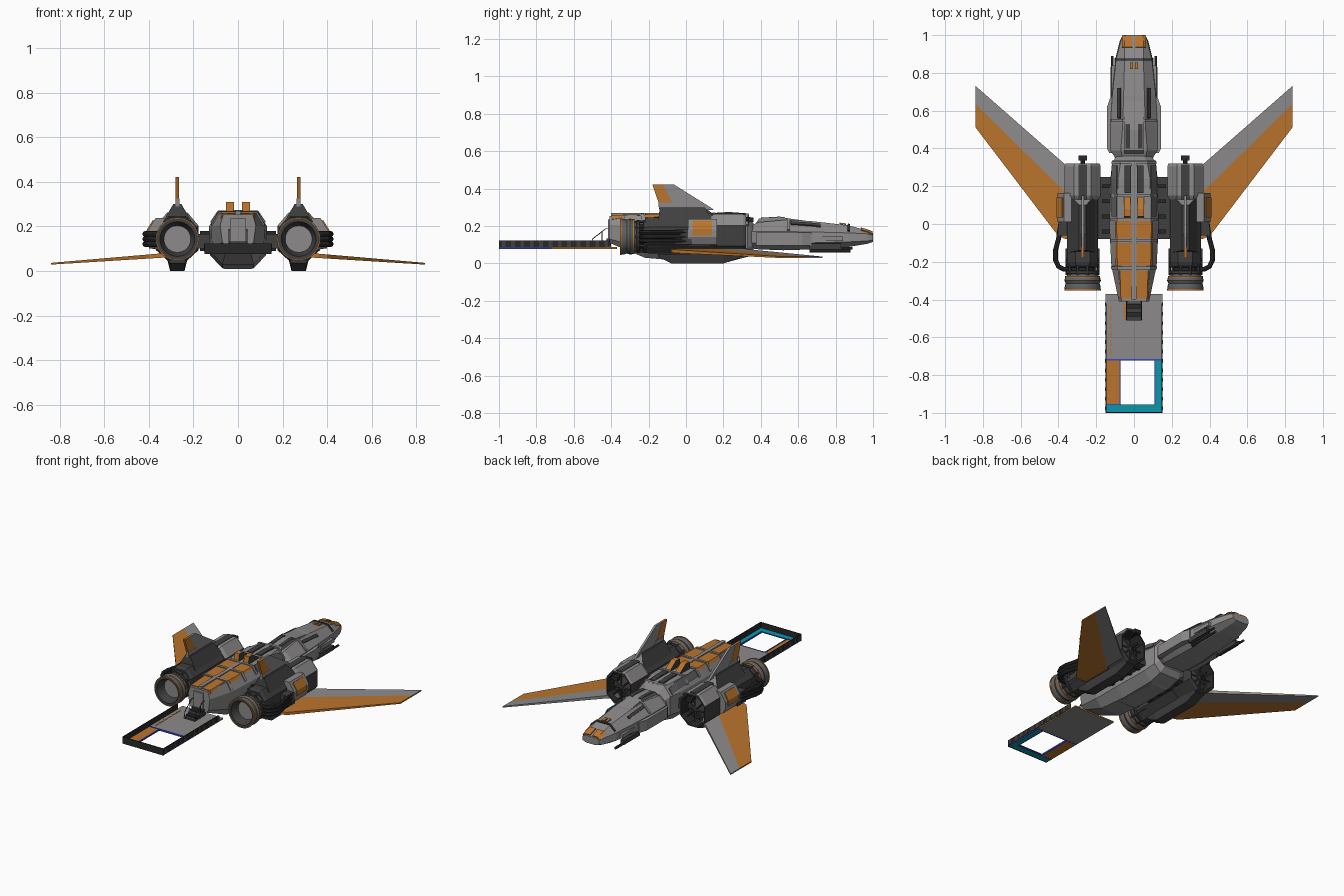
import bpy, bmesh, math
from mathutils import Vector

if "Cube" in bpy.data.objects:
    bpy.data.objects.remove(bpy.data.objects["Cube"])

def mat(name, *c):
    m = bpy.data.materials.new(name)
    m.diffuse_color = (*c, 1)
    m.use_nodes = True
    m.node_tree.nodes["Principled BSDF"].inputs["Base Color"].default_value = m.diffuse_color
    return m

GREY = mat("hull grey", .265, .255, .257)
MID = mat("mid grey", .12, .12, .12)
DARK = mat("dark grey", .05, .05, .05)
BLACK = mat("near black", .022, .022, .022)
ORANGE = mat("burnt orange", .49, .175, .026)
TEAL = mat("teal", .003, .31, .40)
BLUE = mat("blue", .04, .06, .6)

def mk(name, verts, faces, mats, mirror=False, rule=None, smooth=False):
    mats = mats if isinstance(mats, (list, tuple)) else [mats]
    bm = bmesh.new()
    vs = [bm.verts.new(v) for v in verts]
    for f in faces:
        bm.faces.new([vs[i] for i in f])
    bmesh.ops.recalc_face_normals(bm, faces=bm.faces)
    for f in bm.faces:
        if rule:
            f.material_index = rule(f.calc_center_median(), f.normal)
    me = bpy.data.meshes.new(name)
    bm.to_mesh(me)
    bm.free()
    ob = bpy.data.objects.new(name, me)
    bpy.context.collection.objects.link(ob)
    for m in mats:
        me.materials.append(m)
    if mirror:
        ob.modifiers.new("Mirror", 'MIRROR').use_mirror_merge = False
    if smooth:
        bpy.context.view_layer.objects.active = ob
        ob.select_set(True)
        bpy.ops.object.shade_smooth_by_angle(angle=math.radians(35))
        ob.select_set(False)
    return ob

def rings(name, rs, mats, caps=True, **kw):
    """Join equal-length rings of points into a skin."""
    n = len(rs[0])
    faces = [(i*n+j, i*n+(j+1) % n, (i+1)*n+(j+1) % n, (i+1)*n+j)
             for i in range(len(rs)-1) for j in range(n)]
    if caps:
        faces += [tuple(range(n)), tuple(range((len(rs)-1)*n, len(rs)*n))]
    return mk(name, [p for r in rs for p in r], faces, mats, **kw)

def prism(name, pts, axis, a, b, mats, **kw):
    def put(p, t):
        q = list(p)
        q.insert(axis, t)
        return q
    return rings(name, [[put(p, a) for p in pts], [put(p, b) for p in pts]], mats, **kw)

def box(name, x0, x1, y0, y1, z0, z1, mats, mirror=False, **kw):
    return prism(name, [(x0, y0), (x1, y0), (x1, y1), (x0, y1)], 2, z0, z1, mats, mirror=mirror, **kw)

def lathe(name, prof, cx, cz, mats, n=24, mirror=True, **kw):
    """Turn (radius, y) pairs about a y-parallel axis."""
    rs = [[(cx+r*math.cos(2*math.pi*k/n), y, cz+r*math.sin(2*math.pi*k/n)) for k in range(n)] for r, y in prof]
    return rings(name, rs, mats, mirror=mirror, smooth=True, **kw)

def tube(name, pts, r, m, n=8, mirror=True):
    pts = [Vector(p) for p in pts]
    rs = []
    for i, p in enumerate(pts):
        d = (pts[min(i+1, len(pts)-1)] - pts[max(i-1, 0)]).normalized()
        u = d.cross(Vector((0.1, 0.05, 1))).normalized()
        v = d.cross(u)
        rs.append([p + r*(u*math.cos(2*math.pi*k/n)+v*math.sin(2*math.pi*k/n)) for k in range(n)])
    return rings(name, rs, m, mirror=mirror, smooth=True)

# hull sections: y, four heights from bottom up, four half widths from bottom up
REAR = [(-.41, .11, .13, .205, .253, .05, .07, .08, .066), (-.22, .03, .08, .20, .258, .07, .115, .12, .086),
        (-.02, .012, .07, .20, .26, .07, .125, .13, .09), (.24, .012, .07, .20, .265, .07, .12, .125, .085),
        (.33, .035, .08, .20, .258, .07, .115, .115, .07), (.36, .07, .10, .18, .215, .06, .09, .09, .05)]
NOSE = [(.35, .08, .11, .17, .205, .07, .10, .10, .06), (.39, .075, .11, .17, .22, .08, .125, .125, .07),
        (.52, .07, .105, .17, .232, .08, .125, .125, .06), (.68, .075, .11, .168, .225, .07, .12, .115, .055),
        (.87, .088, .115, .163, .203, .055, .10, .095, .05), (.97, .105, .12, .158, .175, .04, .075, .07, .05),
        (1.0, .115, .125, .15, .163, .035, .06, .06, .04)]

def hull(name, secs, mats, **kw):
    rs = []
    for y, *q in secs:
        half = list(zip(q[4:], q[:4]))
        rs.append([(x, y, z) for x, z in half] + [(-x, y, z) for x, z in half[::-1]])
    return rings(name, rs, mats, **kw)

def section(secs, y):
    for a, b in zip(secs, secs[1:]):
        if a[0] <= y <= b[0]:
            t = (y-a[0])/(b[0]-a[0])
            return [p+(q-p)*t for p, q in zip(a, b)]

def panel(name, secs, y0, y1, x0, x1, m, lift=.005):
    """Thin plate that follows the hull top, mirrored."""
    ys = sorted([y0, y1] + [s[0] for s in secs if y0 < s[0] < y1])
    vs = []
    for y in ys:
        _, _, _, z2, zt, _, _, w2, wt = section(secs, y)
        for x in (x0, min(max(wt, x0+.002), x1-.002), min(x1, w2)):
            vs.append((x, y, (zt if x <= wt else zt+(z2-zt)*(x-wt)/(w2-wt))+lift))
    fs = [(3*i+j, 3*i+j+1, 3*i+j+4, 3*i+j+3) for i in range(len(ys)-1) for j in (0, 1)]
    ob = mk(name, vs, fs, m, mirror=True)
    s = ob.modifiers.new("Solidify", 'SOLIDIFY')
    s.thickness, s.offset = .008, 0
    ob.modifiers.move(1, 0)

# fuselage
hull("rear_fuselage", REAR, GREY)
hull("front_fuselage", NOSE, GREY)
for i, (a, b) in enumerate([(-.075, .015), (-.22, -.10), (-.395, -.245)]):
    panel(f"roof_panel_{i}", REAR, a, b, .014, .096 if i < 2 else .074, ORANGE, .001)
for i, y in enumerate([-.232, -.088, .025, .15, .325]):
    panel(f"roof_rib_{i}", REAR, y-.008, y+.008, 0, .12, GREY, .005)
panel("roof_vent", REAR, .165, .31, .015, .05, DARK)
panel("roof_side_plate", REAR, .04, .31, .09, .115, MID)
panel("canopy_window_side", NOSE, .56, .72, .072, .086, DARK)
panel("canopy_frame", NOSE, .54, .555, 0, .12, GREY)
panel("nose_frame", NOSE, .865, .875, 0, .09, DARK)
panel("nose_panel", NOSE, .935, .995, .008, .062, ORANGE, .003)
panel("nose_marker", NOSE, .82, .855, .004, .022, ORANGE)
box("roof_spine", -.012, .012, -.40, .32, .25, .268, GREY)
prism("canopy_hump", [(.37, .21), (.39, .24), (.50, .247), (.66, .225), (.66, .2), (.37, .2)], 0, -.05, .05, GREY)
prism("canopy_vent", [(.40, .236), (.40, .244), (.50, .25), (.53, .246), (.53, .236)], 0, .02, .044, DARK, mirror=True)
prism("roof_scoop", [(.03, .255), (.04, .31), (.08, .31), (.15, .262)], 0, .018, .054, [ORANGE, DARK],
      mirror=True, rule=lambda c, n: 1 if abs(n.x) > .9 else 0)
box("rear_door", -.035, .035, -.418, -.40, .13, .235, GREY)
prism("cheek_armour", [(.10, .38), (.13, .375), (.143, .40), (.143, .62), (.125, .67), (.10, .67)], 2, .095, .165, GREY, mirror=True)
prism("belly_plate", [(-.06, .008), (.23, .008), (.28, .03), (-.1, .03)], 0, -.06, .06, GREY)

# guns beside the nose
box("gun_body", .10, .125, .66, .83, .075, .105, DARK, True)
tube("gun_barrel_outer", [(.116, .8, .08), (.116, .89, .08)], .007, DARK)
tube("gun_barrel_inner", [(.096, .66, .066), (.096, .88, .066)], .008, DARK)
box("nose_side_pod", .09, .12, .70, .84, .12, .145, GREY, True)

# engine intake: eight-sided housing with a sunken mouth
CX, CZ = .272, .143
def octo(k, y):
    half = [(.035, -.105), (.095, -.05), (.095, .06), (.045, .12)]
    pts = half + [(-x, z) for x, z in half[::-1]]
    return [(CX+x*k, y, CZ+z*k) for x, z in pts]
rings("intake_housing", [octo(.9, .13), octo(1, .15), octo(1, .305), octo(.95, .32), octo(.87, .32), octo(.82, .24)],
      [GREY, DARK, BLACK], mirror=True,
      rule=lambda c, n: (2 if .22 < c.y < .3 and (n.y > .9 or (c.x-CX)*n.x+(c.z-CZ)*n.z < 0) else 0 if n.z > .3 else 1))
lathe("intake_fan", [(.07, .24), (.068, .27), (.02, .285), (.005, .30)], CX, CZ, DARK)
for i in range(8):
    a = math.pi*i/4
    tube("intake_vane_%d" % i, [(CX, .29, CZ), (CX+.078*math.cos(a), .29, CZ+.078*math.sin(a))], .005, DARK, 4)
tube("intake_probe", [(CX, .30, .235), (CX, .345, .235)], .012, BLACK)
box("intake_probe_head", CX-.022, CX+.022, .335, .362, .22, .245, BLACK, True)
box("intake_top_seam", CX-.022, CX+.022, .13, .315, .255, .266, DARK, True)

# engine core, bands and nozzle
rings("engine_core", [octo(.8, -.22), octo(.86, -.2), octo(.86, .15)], DARK, mirror=True)
lathe("engine_neck", [(.07, -.1), (.07, -.29)], CX, CZ, BLACK)
for i, y in enumerate([-.255, -.22, -.19]):
    lathe(f"engine_band_{i}", [(.082, y-.01), (.088, y-.006), (.088, y+.006), (.082, y+.01)], CX, CZ, DARK)
lathe("nozzle", [(.078, -.265), (.093, -.285), (.097, -.30), (.09, -.315), (.096, -.335), (.094, -.352), (.078, -.352), (.066, -.31), (.06, -.30)],
      CX, CZ, [MID, DARK, GREY], n=28,
      rule=lambda c, n: 2 if n.y < -.99 and c.y > -.31 else 1 if c.y < -.345 or (c.y < -.3 and (c.x-CX)**2+(c.z-CZ)**2 < .0065) else 0)
for nm, r, y in (("rear", .093, -.349), ("front", .089, -.279)):
    lathe(f"nozzle_trim_{nm}", [(r, y-.004), (r+.004, y-.004), (r+.004, y+.004), (r, y+.004), (r, y-.004)], CX, CZ, ORANGE, n=28, caps=False)
for i in range(10):
    a = 2*math.pi*i/10
    tube(f"engine_rod_{i}", [(CX+.083*math.cos(a), -.27, CZ+.083*math.sin(a)), (CX+.083*math.cos(a), -.13, CZ+.083*math.sin(a))], .007, DARK, 6)

# keel under each engine
rings("engine_keel", [[(CX+s*w, y, z) for s, w, z in ((-1, .032, z0), (1, .032, z0), (1, .045, .05), (-1, .045, .05))]
                      for y, z0 in ((-.15, .035), (-.08, 0), (.2, 0), (.29, .03))], DARK, mirror=True)

# fin and its pylon
rings("fin_pylon", [[(CX-.065, y0, .22), (CX+.065, y0, .22), (CX+.018, y1, .30), (CX-.018, y1, .30)]
                    for y0, y1 in ((-.15, -.14), (.15, .10))], [DARK, GREY], mirror=True, rule=lambda c, n: 1 if n.y > .5 else 0)
prism("fin_front", [(-.07, .29), (.15, .285), (.13, .30), (-.065, .422), (-.125, .422)], 0, CX-.007, CX+.007, GREY, mirror=True)
prism("fin_rear", [(-.145, .32), (-.07, .32), (-.125, .422), (-.18, .422)], 0, CX-.008, CX+.008, ORANGE, mirror=True)
prism("fin_root", [(-.145, .29), (-.05, .29), (-.06, .325), (-.147, .325)], 0, CX-.009, CX+.009, GREY, mirror=True)

# outer pods, orange hatch and hoses
pod = [(.33, .09), (.385, .10), (.405, .14), (.405, .18), (.37, .237), (.33, .237)]
prism("side_pod", pod, 1, .01, .165, GREY, mirror=True)
prism("pod_hatch", [(.40, .148), (.41, .148), (.41, .183), (.382, .228), (.376, .225), (.40, .18)], 1, .035, .14, ORANGE, mirror=True)
box("pod_lower_block", .34, .40, -.06, .03, .10, .18, DARK, True)
for i, z in enumerate([.12, .143, .166]):
    tube(f"hose_{i}", [(.385, .02, z), (.40, -.08, z), (.416, -.14, z), (.416, -.19, z), (.40, -.225, z), (.37, -.24, z), (.33, -.24, z)], .013, BLACK)

# struts between engines and hull
box("engine_strut", .11, .20, -.08, .25, .10, .165, DARK, True)
for i in range(4):
    box(f"strut_rib_{i}", .125, .17, -.05+.08*i, -.03+.08*i, .09, .178, BLACK, True)

# forward swept wings: grey leading strip, orange trailing strip
def wing(name, pts, m):
    def lay(side):
        return [(x, y, .07-(x-.33)*.074+side*(.010-(x-.33)*.012)) for x, y in pts]
    rings(name, [lay(-1), lay(1)], m, mirror=True)
wing("wing_leading", [(.30, .27), (.37, .32), (.838, .73), (.838, .635), (.36, .165), (.30, .105)], GREY)
wing("wing_trailing", [(.30, .105), (.36, .165), (.838, .635), (.838, .51), (.40, -.065), (.36, -.08), (.30, -.08)], ORANGE)

# rear loading tray with an open frame, blue on the plate edges
def edge(c, n):
    return 1 if abs(n.z) < .5 else 0
box("tray_floor", -.15, .15, -.72, -.37, .078, .087, [GREY, ORANGE], rule=edge)
box("tray_orange_side", -.15, -.075, -.955, -.72, .078, .085, [ORANGE, BLUE], rule=edge)
box("tray_teal_side", .112, .15, -.955, -.72, .078, .085, [TEAL, BLUE], rule=edge)
box("tray_teal_end", -.15, .15, -.995, -.955, .078, .085, [TEAL, BLUE], rule=edge)
for nm, a in (("left", (-.078, -.072, -.955, -.72)), ("right", (.109, .115, -.955, -.72)),
              ("end", (-.15, -.07, -.959, -.952)), ("inner", (-.15, .15, -.723, -.716))):
    box("tray_blue_edge_"+nm, *a, .077, .088, BLUE)
box("tray_wall_side", .146, .151, -1, -.42, .084, .122, BLACK, True)
box("tray_wall_end", -.151, .151, -1, -.995, .077, .122, BLACK)
for i in range(12):
    box(f"tray_wall_rib_{i}", .149, .153, -.985+.05*i, -.965+.05*i, .087, .12, DARK, True)
for i in range(6):
    box(f"tray_dash_{i}", -.128, -.118, -.69+.045*i, -.66+.045*i, .086, .089, ORANGE)
box("tray_orange_mark", -.055, -.045, -.50, -.42, .086, .089, ORANGE)

# boarding steps and handrails
for i in range(5):
    box(f"step_{i}", -.04, .04, -.51+.021*i, -.40, .087+.009*i, .096+.009*i, [DARK, BLACK][i % 2])
tube("handrail", [(.04, -.505, .10), (.04, -.50, .13), (.04, -.43, .185), (.04, -.40, .185)], .0025, DARK, 6)
tube("handrail_post", [(.04, -.45, .10), (.04, -.45, .17)], .0025, DARK, 6)
